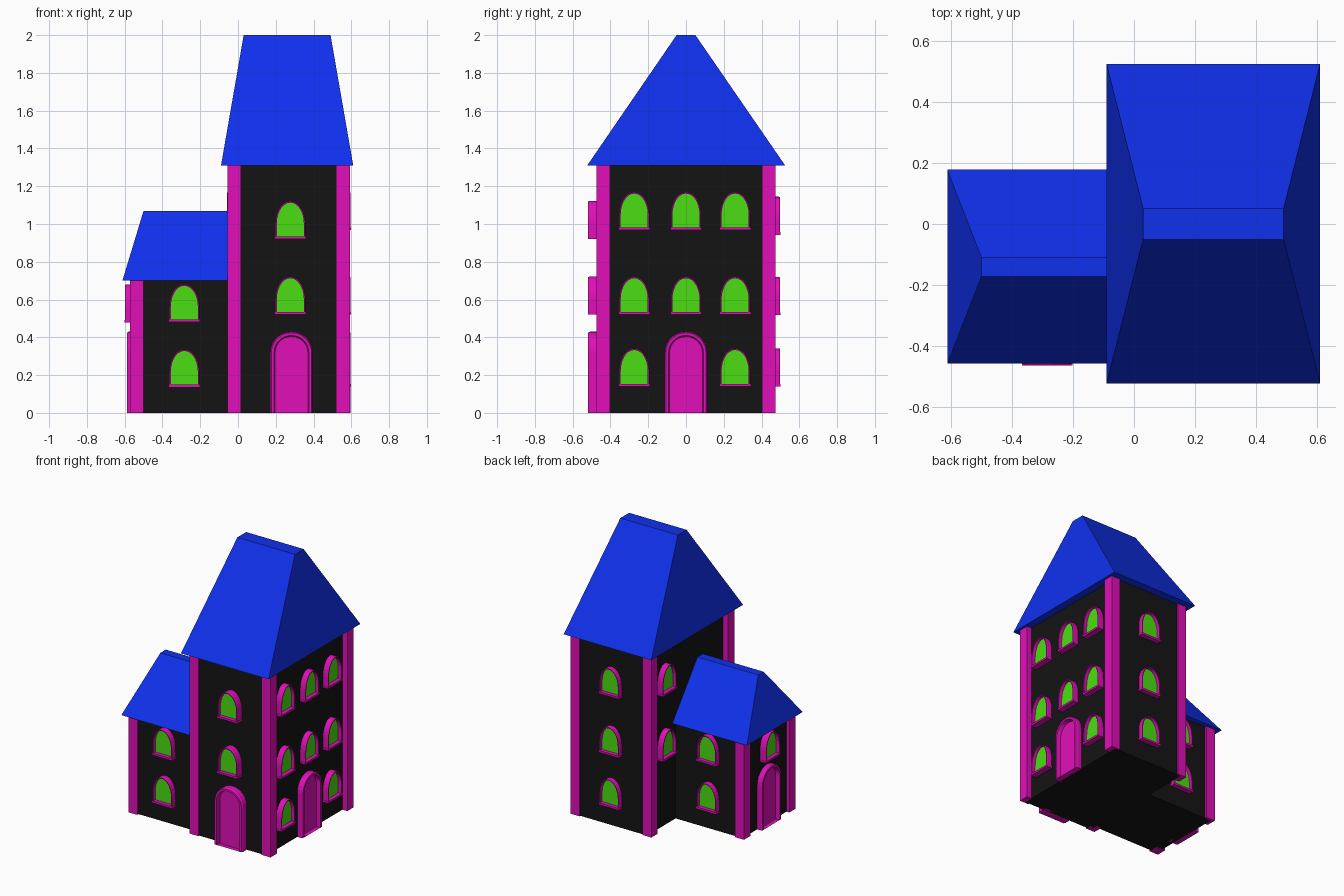
import bpy, bmesh, math
from mathutils import Matrix

if "Cube" in bpy.data.objects:
    bpy.data.objects.remove(bpy.data.objects["Cube"])


def material(name, rgb):
    m = bpy.data.materials.new(name)
    m.diffuse_color = (*rgb, 1)
    m.use_nodes = True
    m.node_tree.nodes["Principled BSDF"].inputs["Base Color"].default_value = m.diffuse_color
    return m


BLACK = material("wall_black", (0.007, 0.007, 0.007))
PINK = material("trim_pink", (0.75, 0.005, 0.48))
BLUE = material("roof_blue", (0.005, 0.03, 0.85))
GREEN = material("glass_green", (0.07, 0.73, 0.006))


def finish(name, bm, mat, matrix=None):
    bmesh.ops.recalc_face_normals(bm, faces=bm.faces)
    me = bpy.data.meshes.new(name)
    bm.to_mesh(me)
    bm.free()
    me.materials.append(mat)
    ob = bpy.data.objects.new(name, me)
    bpy.context.collection.objects.link(ob)
    if matrix:
        ob.matrix_world = matrix
    return ob


def loft(name, loops, mat, caps=(True, True), matrix=None):
    """Skin a series of equal-length closed loops, optionally capping the ends."""
    bm = bmesh.new()
    rings = [[bm.verts.new(p) for p in loop] for loop in loops]
    n = len(rings[0])
    for a, b in zip(rings, rings[1:]):
        for i in range(n):
            j = (i + 1) % n
            bm.faces.new((a[i], a[j], b[j], b[i]))
    if caps[0]:
        bm.faces.new(rings[0])
    if caps[1]:
        bm.faces.new(rings[-1])
    return finish(name, bm, mat, matrix)


def rect(x0, x1, y0, y1, z):
    return [(x0, y0, z), (x1, y0, z), (x1, y1, z), (x0, y1, z)]


def box(name, x0, x1, y0, y1, z0, z1, mat, matrix=None):
    return loft(name, [rect(x0, x1, y0, y1, z0), rect(x0, x1, y0, y1, z1)],
                mat, matrix=matrix)


def arch(w, h, spring, inset, foot, y, seg=14):
    """Arched outline in the local xz plane at depth y."""
    r = w / 2 - inset
    rise = h - spring - inset
    pts = [(-r, y, foot), (r, y, foot)]
    pts += [(r * math.cos(math.pi * i / seg), y,
             spring + rise * math.sin(math.pi * i / seg)) for i in range(seg + 1)]
    return pts


TURN = {"front": 0, "right": 90, "back": 180, "left": -90}


def place(side, loc):
    return Matrix.Translation(loc) @ Matrix.Rotation(math.radians(TURN[side]), 4, 'Z')


def window(name, side, x, y, z):
    m = place(side, (x, y, z))
    w, h, s = 0.161, 0.2, 0.08
    loops = [arch(w, h, s, 0, 0, 0.075), arch(w, h, s, 0, 0, 0.006),
             arch(w, h, s, 0.003, 0, 0), arch(w, h, s, 0.009, 0.012, 0),
             arch(w, h, s, 0.009, 0.012, 0.028)]
    loft(name + "_frame", loops, PINK, (True, False), m)
    bm = bmesh.new()
    bm.faces.new([bm.verts.new(p) for p in arch(w, h, s, 0.008, 0.01, 0.026)])
    finish(name + "_glass", bm, GREEN, m)
    box(name + "_sill", -0.083, 0.083, -0.002, 0.07, -0.002, 0.012, PINK, m)


def door(name, side, x, y):
    w, h, s = 0.225, 0.43, 0.32
    steps = [(0, 0.075), (0, 0.01), (0.006, 0), (0.02, 0), (0.026, 0.03)]
    loft(name, [arch(w, h, s, i, 0, d) for i, d in steps], PINK,
         (True, True), place(side, (x, y, 0)))


# Walls
box("tower_walls", -0.015, 0.553, -0.465, 0.465, 0, 1.32, BLACK)
box("wing_walls", -0.55, 0.0, -0.42, 0.14, 0, 0.71, BLACK)

# Corner pillars
for x in (-0.055, 0.52):
    for y in (-0.475, 0.402):
        box("tower_pillar", x, x + 0.072, y, y + 0.073, 0, 1.315, PINK)
for y in (-0.435, 0.082):
    box("wing_pillar", -0.572, -0.5, y, y + 0.073, 0, 0.705, PINK)

# Hipped roofs with flat ridges
loft("tower_roof", [rect(-0.09, 0.61, -0.523, 0.525, 1.31),
                    rect(0.03, 0.49, -0.05, 0.05, 2.0)], BLUE)
loft("wing_roof", [rect(-0.612, 0.0, -0.458, 0.178, 0.70),
                   rect(-0.5, 0.0, -0.172, -0.11, 1.07)], BLUE)

# Tower openings
door("front_door", "front", 0.283, -0.518)
door("side_door", "right", 0.595, 0.0)
for z in (0.522, 0.922):
    window("tower_front_window", "front", 0.277, -0.518, z)
for z in (0.142, 0.52, 0.945):
    window("tower_back_window", "back", 0.268, 0.498, z)
for z in (0.142, 0.522, 0.97):
    for y in (-0.274, 0.0, 0.26):
        if y or z > 0.2:
            window("tower_right_window", "right", 0.595, y, z)
for z in (0.5, 0.97):
    window("tower_left_window", "left", -0.057, 0.265, z)

# Wing openings
door("wing_door", "left", -0.588, -0.14)
window("wing_left_window", "left", -0.598, -0.14, 0.48)
for z in (0.137, 0.482):
    window("wing_front_window", "front", -0.284, -0.461, z)
    window("wing_back_window", "back", -0.284, 0.175, z)
